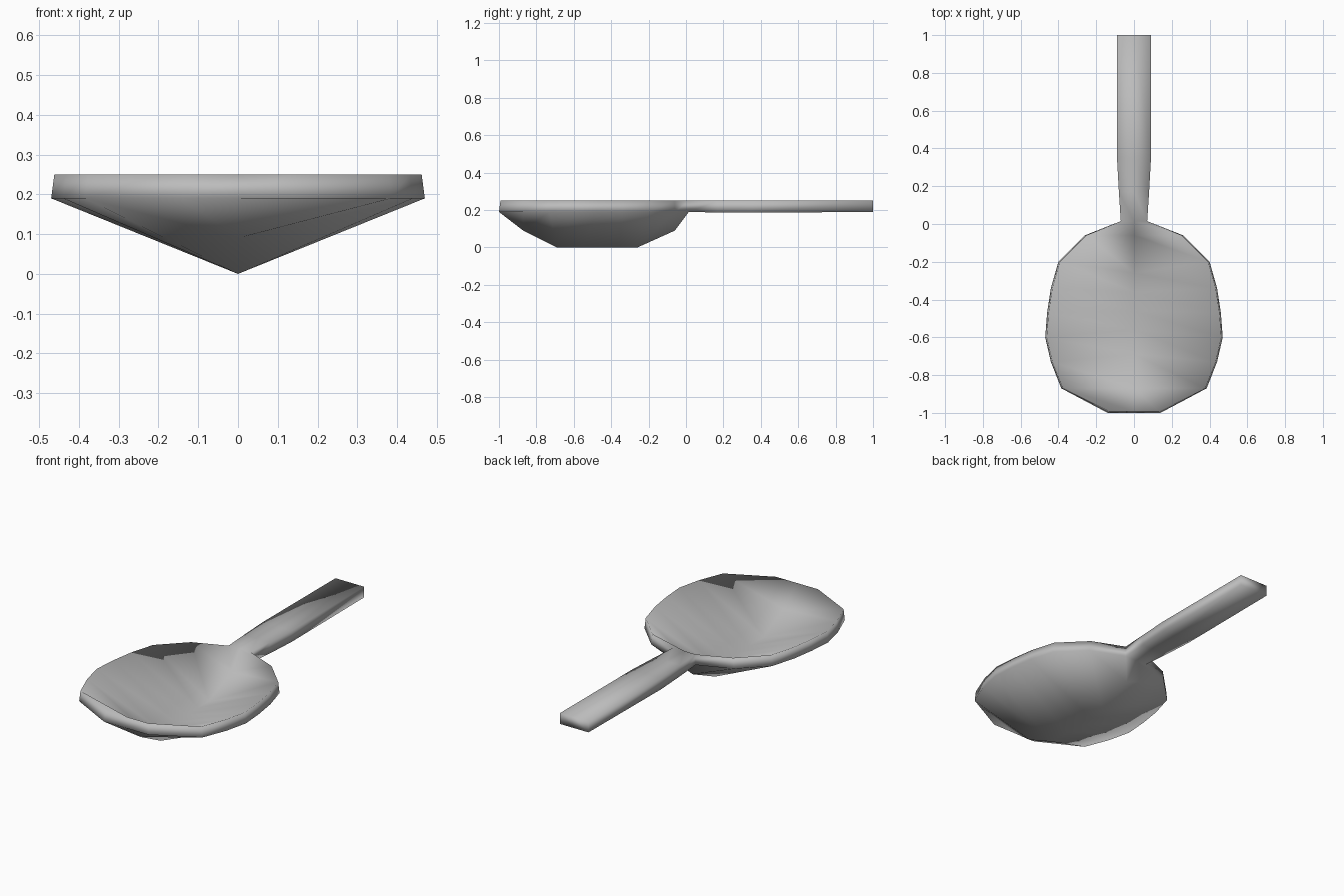
import bpy
import bmesh

cube = bpy.data.objects.get("Cube")
if cube:
    bpy.data.objects.remove(cube)

metal = bpy.data.materials.new("grey metal")
metal.use_nodes = True
GREY = (0.5, 0.5, 0.5, 1)
metal.diffuse_color = GREY
metal.node_tree.nodes["Principled BSDF"].inputs["Base Color"].default_value = GREY

RIM, UNDER, WALL, INSET = 0.25, 0.19, 0.06, 0.008

# Cross-sections from bowl tip to handle end: edge y, half width, keel y, keel z
SECTIONS = [
    (-1.0, 0.14, -1.0, UNDER),
    (-0.87, 0.385, -0.87, 0.09),
    (-0.73, 0.44, -0.69, 0),
    (-0.60, 0.47, -0.56, 0),
    (-0.47, 0.46, -0.46, 0),
    (-0.34, 0.44, -0.36, 0),
    (-0.20, 0.40, -0.26, 0),
    (-0.06, 0.26, -0.06, 0.09),
    (0.015, 0.07, 0.015, UNDER),
    (0.17, 0.08, 0.17, 0.187),
    (0.35, 0.09, 0.35, 0.186),
    (1.0, 0.09, 1.0, UNDER),
]

bm = bmesh.new()
rings = []
for i, (y, w, ky, kz) in enumerate(SECTIONS):
    in_bowl = y < 0
    top_w = w - INSET if in_bowl else w
    top_y = y + INSET if i == 0 else y
    key = ky + INSET if i == 0 else ky
    top_mid = kz + WALL if in_bowl else RIM
    under = UNDER if in_bowl else kz
    loop = [(-w, y, under), (0, ky, kz), (w, y, under),
            (top_w, top_y, RIM), (0, key, top_mid), (-top_w, top_y, RIM)]
    rings.append([bm.verts.new(p) for p in loop])

# Skin between neighbouring sections
for a, b in zip(rings, rings[1:]):
    for j in range(6):
        k = (j + 1) % 6
        bm.faces.new((a[j], a[k], b[k], b[j]))

# Close the bowl tip and the handle end
for ring in (rings[0], rings[-1]):
    bm.faces.new((ring[0], ring[1], ring[4], ring[5]))
    bm.faces.new((ring[1], ring[2], ring[3], ring[4]))
bmesh.ops.recalc_face_normals(bm, faces=bm.faces)
for f in bm.faces:
    f.smooth = True

mesh = bpy.data.meshes.new("spoon")
bm.to_mesh(mesh)
bm.free()
mesh.materials.append(metal)
spoon = bpy.data.objects.new("spoon", mesh)
bpy.context.collection.objects.link(spoon)
